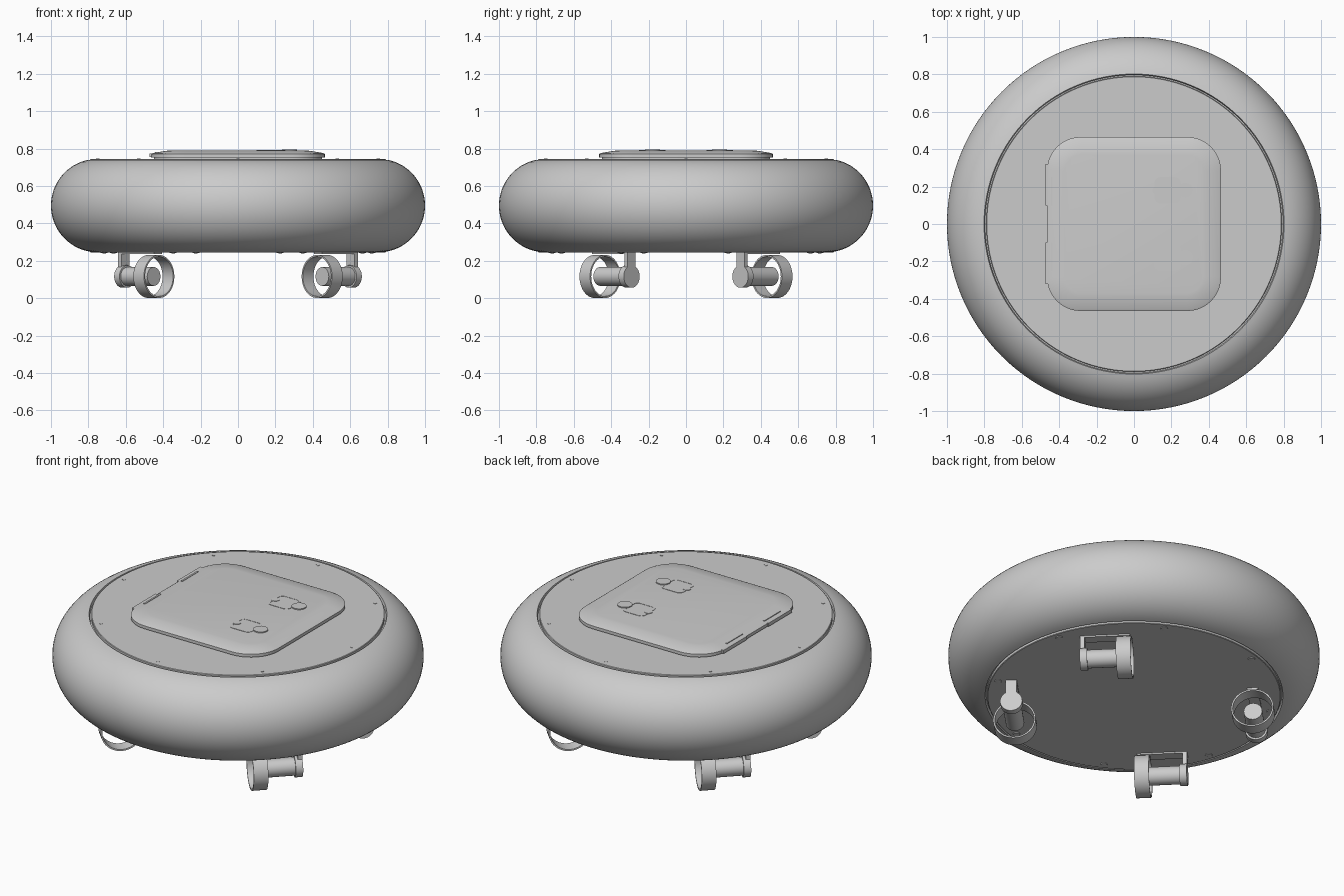
import bpy, bmesh, math
from mathutils import Matrix, Vector

if "Cube" in bpy.data.objects:
    bpy.data.objects.remove(bpy.data.objects["Cube"], do_unlink=True)

grey = bpy.data.materials.new("light grey")
grey.use_nodes = True
COLOUR = (0.6, 0.6, 0.6, 1)
grey.diffuse_color = COLOUR
grey.node_tree.nodes["Principled BSDF"].inputs["Base Color"].default_value = COLOUR


def finish(name, bm, angle=35):
    bmesh.ops.recalc_face_normals(bm, faces=bm.faces)
    mesh = bpy.data.meshes.new(name)
    bm.to_mesh(mesh)
    bm.free()
    mesh.materials.append(grey)
    ob = bpy.data.objects.new(name, mesh)
    bpy.context.collection.objects.link(ob)
    bpy.ops.object.select_all(action='DESELECT')
    ob.select_set(True)
    bpy.context.view_layer.objects.active = ob
    bpy.ops.object.shade_smooth_by_angle(angle=math.radians(angle))
    return ob


def lathe(name, profile, matrix=Matrix(), steps=48, closed=False):
    """Revolve (radius, height) points around local z."""
    bm = bmesh.new()
    vs = [bm.verts.new((r, 0, z)) for r, z in profile]
    pairs = list(zip(vs, vs[1:])) + ([(vs[-1], vs[0])] if closed else [])
    geom = vs + [bm.edges.new(p) for p in pairs]
    bmesh.ops.spin(bm, geom=geom, cent=(0, 0, 0), axis=(0, 0, 1),
                   angle=math.tau, steps=steps)
    bmesh.ops.remove_doubles(bm, verts=bm.verts, dist=1e-5)
    bm.transform(matrix)
    return finish(name, bm)


def box(name, size, centre, matrix=Matrix()):
    bm = bmesh.new()
    bmesh.ops.create_cube(bm, size=1)
    bm.transform(matrix @ Matrix.Translation(centre) @ Matrix.Diagonal((*size, 1)))
    return finish(name, bm)


def rounded_outline(hx, hy, r, n=10):
    pts = []
    for k, (sx, sy) in enumerate([(1, 1), (-1, 1), (-1, -1), (1, -1)]):
        for i in range(n + 1):
            a = (k + i / n) * math.pi / 2
            pts.append((sx * (hx - r) + r * math.cos(a), sy * (hy - r) + r * math.sin(a)))
    return pts


def layered(name, layers, matrix=Matrix()):
    """Stack rounded rectangles given as (half x, half y, corner radius, z)."""
    bm = bmesh.new()
    rings = [[bm.verts.new((x, y, z)) for x, y in rounded_outline(hx, hy, r)]
             for hx, hy, r, z in layers]
    for low, high in zip(rings, rings[1:]):
        for i in range(len(low)):
            j = (i + 1) % len(low)
            bm.faces.new((low[i], low[j], high[j], high[i]))
    bm.faces.new(rings[0][::-1])
    bm.faces.new(rings[-1])
    bm.transform(matrix)
    return finish(name, bm, 20)


def at(x, y, z=0):
    return Matrix.Translation((x, y, z))


# Rounded body ring
MID, R = 0.495, 0.25
arc = [math.radians(-78 + 156 * i / 32) for i in range(33)]
tyre = [(0.75 + R * math.cos(a), MID + R * math.sin(a)) for a in arc]
lathe("body_ring", [(0.795, 0.27)] + tyre + [(0.795, 0.72)], steps=128, closed=True)

# Deck and base discs, sitting just inside the ring with a fine groove
lathe("top_deck", [(0, 0.745), (0.787, 0.745), (0.79, 0.742), (0.79, 0.725), (0.8, 0.725)], steps=128)
lathe("base_plate", [(0, 0.245), (0.787, 0.245), (0.79, 0.248), (0.79, 0.265), (0.8, 0.265)], steps=128)

# Deck screws and base bolts
for i in range(8):
    a = i * math.pi / 4
    lathe(f"deck_screw_{i}", [(0.009, 0.744), (0.009, 0.747), (0, 0.747)],
          at(0.75 * math.cos(a), 0.75 * math.sin(a)), 12)
    a += math.radians(17.5)
    lathe(f"base_bolt_{i}", [(0.02, 0.246), (0.018, 0.241), (0, 0.239)],
          at(0.75 * math.cos(a), 0.75 * math.sin(a)), 16)

# Square hatch with a crowned lid
layered("hatch_lid", [(0.45, 0.45, 0.17, 0.744), (0.45, 0.45, 0.17, 0.753),
                      (0.465, 0.465, 0.18, 0.753), (0.465, 0.465, 0.18, 0.771),
                      (0.455, 0.455, 0.17, 0.776), (0.39, 0.39, 0.11, 0.787),
                      (0.37, 0.37, 0.09, 0.789)])

# Hinges and latches, one of each per side
for side, label in ((1, "back"), (-1, "front")):
    box(f"{label}_hinge_leaf", (0.03, 0.22, 0.02), (-0.457, side * 0.21, 0.764))
    box(f"{label}_hinge_pin", (0.01, 0.15, 0.01), (-0.44, side * 0.175, 0.777))
    layered(f"{label}_latch_frame", [(0.07, 0.07, 0.03, 0.787), (0.07, 0.07, 0.03, 0.791),
                                     (0.062, 0.062, 0.024, 0.791), (0.062, 0.062, 0.024, 0.7895)],
            at(0.18, side * 0.18))
    lathe(f"{label}_latch_knob", [(0.04, 0.788), (0.04, 0.795), (0, 0.795)],
          at(0.275, side * 0.18), 24)
    lathe(f"{label}_latch_pivot", [(0.022, 0.788), (0.022, 0.792), (0, 0.792)],
          at(0.12, side * 0.18), 20)

# Four drive units: local +z runs from the wheel to the outer end of the motor
AXLE = 0.116
for sx in (1, -1):
    for sy in (1, -1):
        name = ("back" if sy > 0 else "front") + ("_left" if sx > 0 else "_right")
        out = Vector((sx, -sy, 0)).normalized()
        up = Vector((0, 0, 1))
        across = up.cross(out)
        frame = Matrix((up, across, out)).transposed().to_4x4()
        frame.translation = (sx * 0.45, sy * 0.46, AXLE)
        lathe(name + "_wheel", [(0.115, -0.04), (0.115, 0.04), (0.106, 0.04), (0.106, -0.04)],
              frame, 48, True)
        lathe(name + "_motor", [(0, 0.0), (0.05, 0.0), (0.05, 0.2), (0.06, 0.2), (0.06, 0.24),
                                (0, 0.24)], frame, 32)
        # Bracket: foot plate under the base and a strut down to the motor cap
        box(name + "_bracket_strut", (0.13, 0.06, 0.025), (0.07, 0, 0.2275), frame)
        box(name + "_bracket_foot", (0.012, 0.06, 0.27), (0.126, 0, 0.105), frame)
